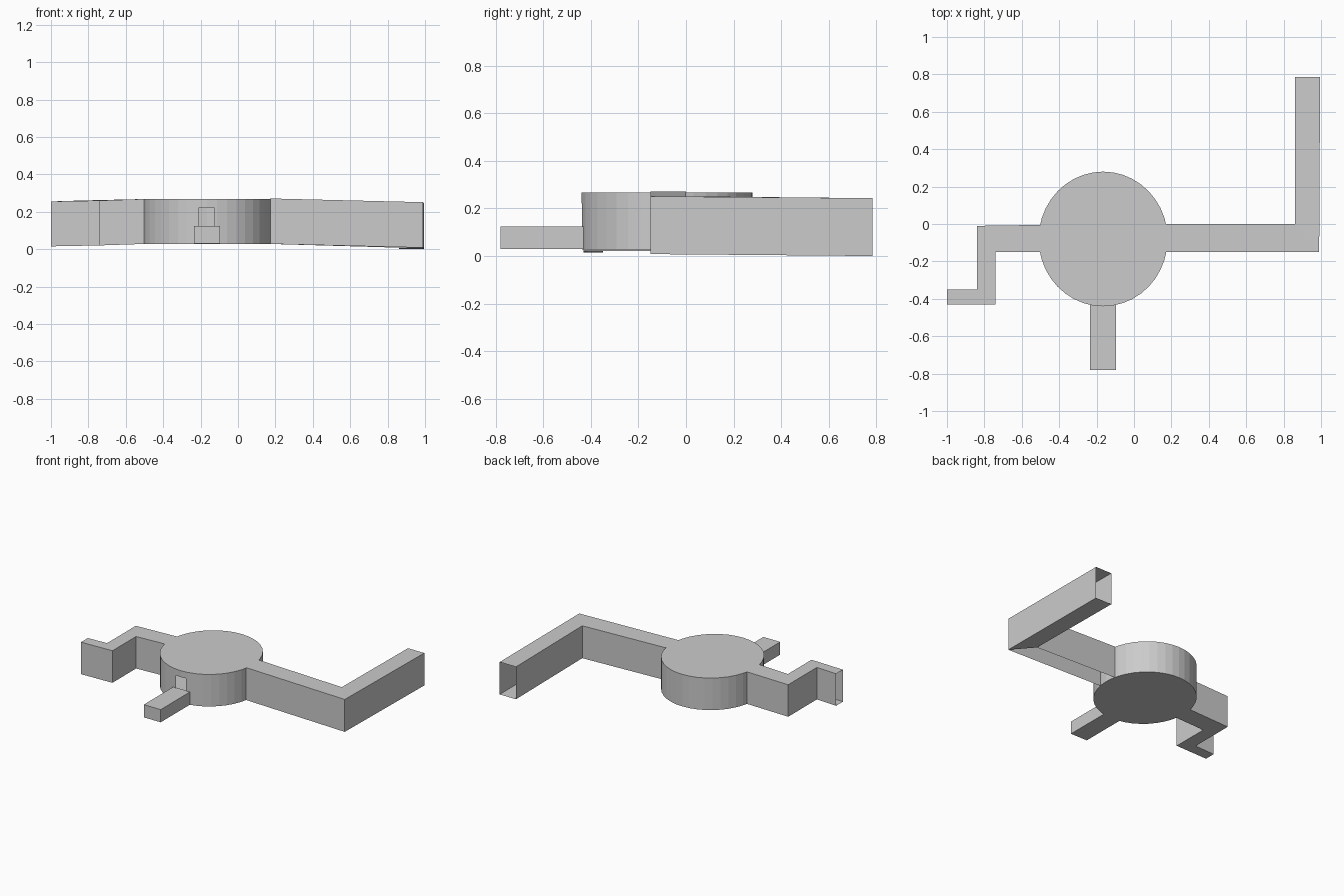
import bpy, bmesh, math

if "Cube" in bpy.data.objects:
    bpy.data.objects.remove(bpy.data.objects["Cube"])

HEIGHT = 0.24
CX, CY = -0.165, -0.08


def finish(name, bm):
    bmesh.ops.recalc_face_normals(bm, faces=bm.faces[:])
    mesh = bpy.data.meshes.new(name)
    bm.to_mesh(mesh)
    bm.free()
    obj = bpy.data.objects.new(name, mesh)
    bpy.context.collection.objects.link(obj)
    return obj


def passage(name, stations, height, open_floor=(), end_cap=False):
    """Thin-walled rectangular duct; each station is (left xy, right xy, floor z)."""
    bm = bmesh.new()
    rings = []
    for (lx, ly), (rx, ry), z in stations:
        corners = [(lx, ly, z), (rx, ry, z), (rx, ry, z + height), (lx, ly, z + height)]
        rings.append([bm.verts.new(c) for c in corners])
    for i, (a, b) in enumerate(zip(rings, rings[1:])):
        for k in range(4):
            if k == 0 and i in open_floor:
                continue
            n = (k + 1) % 4
            bm.faces.new((a[k], a[n], b[n], b[k]))
    if end_cap:
        bm.faces.new(rings[-1])
    return finish(name, bm)


# Round hollow chamber, slightly narrower in x, with a doorway in its front wall
bm = bmesh.new()
bmesh.ops.create_cone(bm, cap_ends=True, segments=40, radius1=1, radius2=1, depth=1)
for v in bm.verts:
    v.co = (CX + v.co.x * 0.345, CY + v.co.y * 0.36, 0.028 + (v.co.z + 0.5) * HEIGHT)
for co, no in (((-0.21, 0, 0), (1, 0, 0)), ((-0.125, 0, 0), (1, 0, 0)), ((0, 0, 0.22), (0, 0, 1))):
    front = [f for f in bm.faces if len(f.verts) < 20
             and f.calc_center_median().y < -0.4]
    geom = front + list({e for f in front for e in f.edges}) + list({v for f in front for v in f.verts})
    bmesh.ops.bisect_plane(bm, geom=geom, plane_co=co, plane_no=no)
door = []
for f in bm.faces:
    c = f.calc_center_median()
    if c.y < -0.4 and -0.21 < c.x < -0.125 and 0.03 < c.z < 0.22:
        door.append(f)
bmesh.ops.delete(bm, geom=door, context='FACES')
finish("round_chamber", bm)

# Long right passage with one bend, open at the far end
passage("right_passage", [
    ((0.17, 0.0), (0.17, -0.15), 0.028),
    ((0.86, 0.0), (0.99, -0.15), 0.008),
    ((0.86, 0.785), (0.995, 0.785), 0.0)], HEIGHT + 0.003, open_floor=(0,))

# Short left passage with two bends, open at the far end
passage("left_passage", [
    ((-0.50, -0.005), (-0.50, -0.15), 0.028),
    ((-0.84, -0.01), (-0.74, -0.15), 0.02),
    ((-0.84, -0.35), (-0.74, -0.43), 0.02),
    ((-1.0, -0.35), (-1.0, -0.43), 0.015)], HEIGHT)

# Low closed stub in front of the doorway
passage("front_stub", [
    ((-0.235, -0.43), (-0.095, -0.43), 0.03),
    ((-0.235, -0.78), (-0.095, -0.78), 0.03)], 0.095, end_cap=True)
